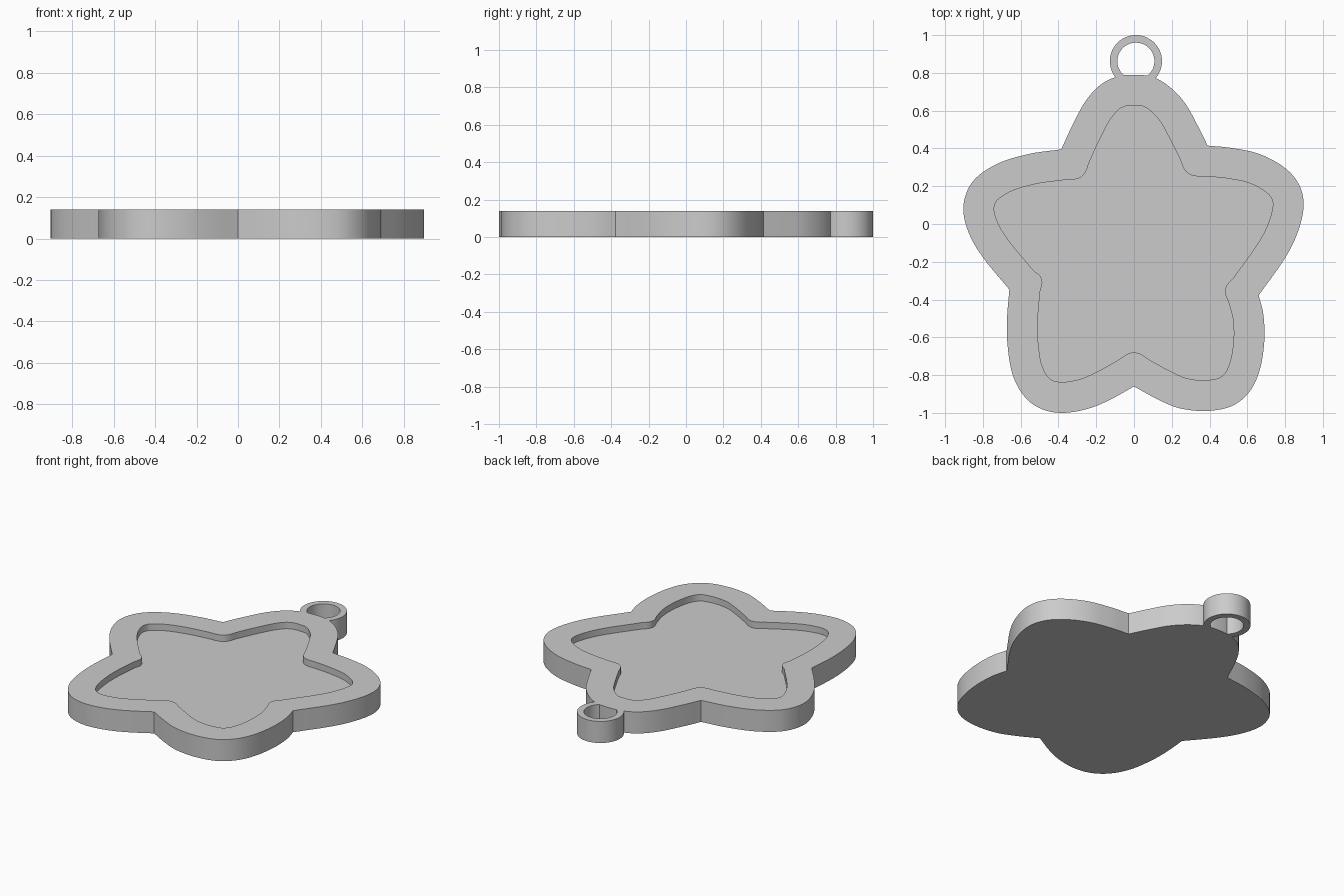
import bpy, bmesh, math
from mathutils import Vector

HEIGHT, DEPTH, RIM = 0.14, 0.042, 0.163

if "Cube" in bpy.data.objects:
    bpy.data.objects.remove(bpy.data.objects["Cube"])

grey = bpy.data.materials.new("plain grey")
grey.use_nodes = True
grey.diffuse_color = (0.6, 0.6, 0.6, 1)
grey.node_tree.nodes["Principled BSDF"].inputs["Base Color"].default_value = grey.diffuse_color

# Rounded lobes, clockwise; each runs from one notch to the next
lobes = [
    [(-.385, .395), (-.33, .515), (-.26, .645), (-.18, .735), (-.09, .78), (0, .79),
     (.1, .778), (.19, .725), (.27, .64), (.335, .525), (.39, .415)],
    [(.39, .415), (.52, .402), (.665, .37), (.795, .3), (.873, .21), (.898, .1),
     (.87, -.035), (.8, -.18), (.66, -.378)],
    [(.66, -.378), (.685, -.48), (.69, -.62), (.665, -.775), (.61, -.89), (.515, -.965),
     (.38, -.99), (.24, -.975), (.125, -.928), (0, -.86)],
    [(0, -.86), (-.13, -.932), (-.25, -.98), (-.385, -1), (-.5, -.975), (-.587, -.905),
     (-.645, -.79), (-.67, -.635), (-.672, -.5), (-.66, -.347)],
    [(-.66, -.347), (-.79, -.19), (-.867, -.065), (-.903, .06), (-.887, .165),
     (-.83, .25), (-.71, .325), (-.55, .372), (-.385, .395)],
]


def smooth_path(points, steps=6):
    """Catmull-Rom path through the points, ends included."""
    p = [Vector(q) for q in points]
    p = [2 * p[0] - p[1]] + p + [2 * p[-1] - p[-2]]
    path = []
    for a, b, c, d in zip(p, p[1:], p[2:], p[3:]):
        for i in range(steps):
            t = i / steps
            path.append(b + (c - a) * t / 2 + (a * 2 - b * 5 + c * 4 - d) * t * t / 2
                        + (b * 3 - a - c * 3 + d) * t ** 3 / 2)
    return path + [p[-2]]


def inward(a, b):
    return Vector((b.y - a.y, a.x - b.x)).normalized()


def inset_outline(paths, outline):
    """Inset copy of the outline with a rounded bend around every notch."""
    found = []
    for k, path in enumerate(paths):
        for a, b, c in zip(path, path[1:], path[2:]):
            found.append(b + inward(a, c) * RIM)
        following = paths[(k + 1) % len(paths)]
        n1, n2 = inward(path[-2], path[-1]), inward(following[0], following[1])
        for i in range(9):
            t = i / 8
            bulge = 1 + 0.11 * math.sin(math.pi * t) ** 2
            found.append(path[-1] + n1.lerp(n2, t).normalized() * RIM * bulge)
    return [q for q in found if min((q - o).length for o in outline) > RIM * 0.985]


def ring_of_verts(bm, points, z):
    return [bm.verts.new((p.x, p.y, z)) for p in points]


def loop_edges(bm, verts):
    return [bm.edges.get(e) or bm.edges.new(e) for e in zip(verts, verts[1:] + verts[:1])]


def wall(bm, low, high):
    for a, b, c, d in zip(low, low[1:] + low[:1], high[1:] + high[:1], high):
        bm.faces.new((a, b, c, d))


def finish(bm, name):
    bmesh.ops.recalc_face_normals(bm, faces=bm.faces)
    mesh = bpy.data.meshes.new(name)
    bm.to_mesh(mesh)
    bm.free()
    mesh.materials.append(grey)
    obj = bpy.data.objects.new(name, mesh)
    bpy.context.collection.objects.link(obj)
    bpy.ops.object.select_all(action="DESELECT")
    obj.select_set(True)
    bpy.context.view_layer.objects.active = obj
    bpy.ops.object.shade_smooth_by_angle(angle=math.radians(30))


# Star tray: base, outer wall, flat rim, recess wall and floor
paths = [smooth_path(lobe) for lobe in lobes]
outline = [p for path in paths for p in path[:-1]]
inset = inset_outline(paths, outline)
bm = bmesh.new()
base = ring_of_verts(bm, outline, 0)
top = ring_of_verts(bm, outline, HEIGHT)
lip = ring_of_verts(bm, inset, HEIGHT)
floor = ring_of_verts(bm, inset, HEIGHT - DEPTH)
wall(bm, base, top)
wall(bm, floor, lip)
bm.faces.new(base)
bm.faces.new(floor)
bmesh.ops.triangle_fill(bm, use_beauty=True, edges=loop_edges(bm, top) + loop_edges(bm, lip),
                        normal=(0, 0, 1))
finish(bm, "star_tray")

# Hanging loop: open ring whose ends sink into the top lobe
bm = bmesh.new()
centre, sections = Vector((0.01, 0.862)), []
for i in range(57):
    angle = math.radians(-54 + 288 * i / 56)
    ray = Vector((math.cos(angle), math.sin(angle)))
    inner, outer = centre + ray * 0.098, centre + ray * 0.138
    sections.append(ring_of_verts(bm, (inner, outer), 0)
                    + ring_of_verts(bm, (outer, inner), HEIGHT))
for first, second in zip(sections, sections[1:]):
    wall(bm, first, second)
bm.faces.new(sections[0])
bm.faces.new(sections[-1])
finish(bm, "hanging_loop")
